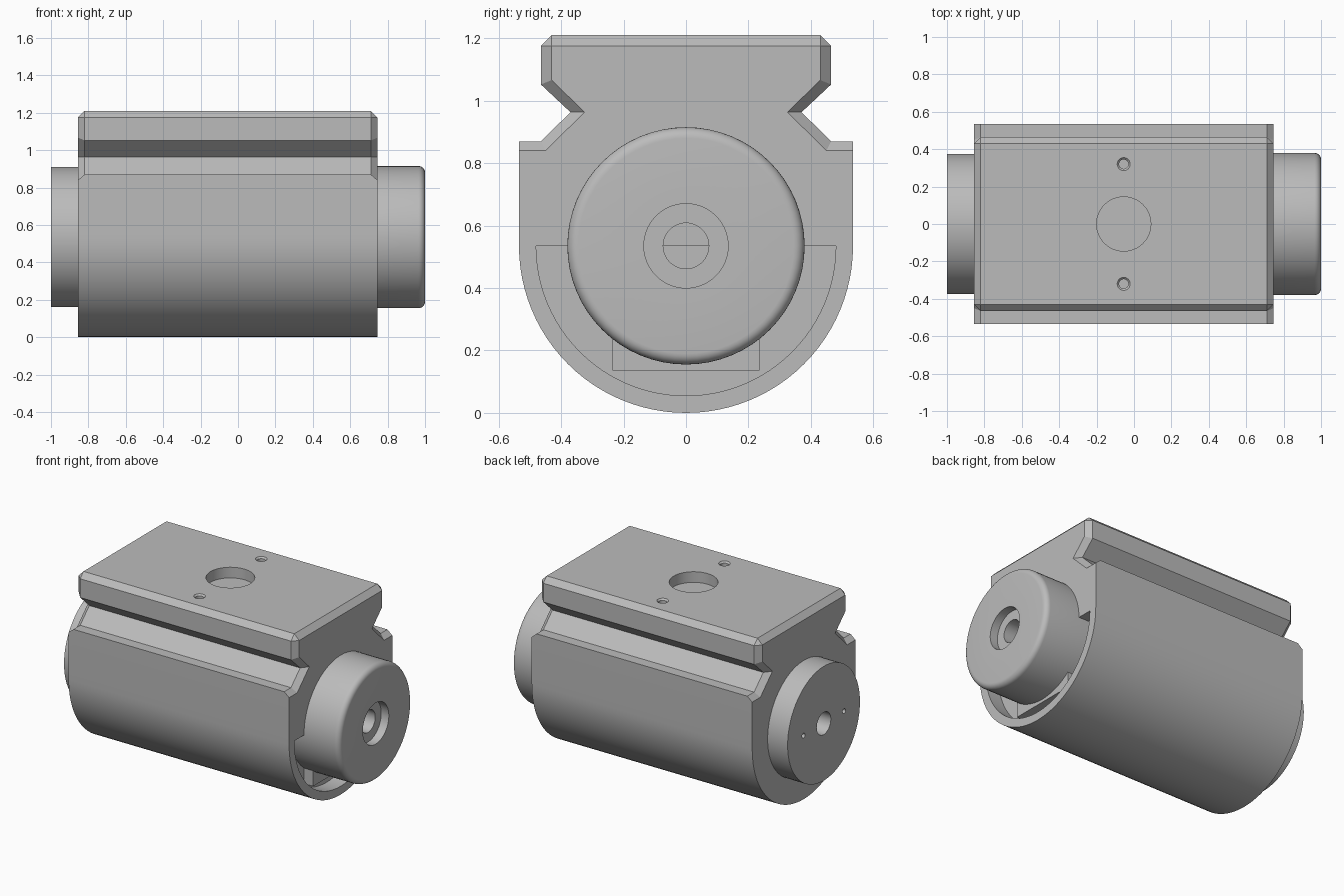
import bpy, bmesh, math

if "Cube" in bpy.data.objects:
    bpy.data.objects.remove(bpy.data.objects["Cube"])

CZ = 0.535  # height of the barrel axis

grey = bpy.data.materials.new("light_grey")
grey.diffuse_color = (0.5, 0.5, 0.5, 1)
grey.use_nodes = True
grey.node_tree.nodes["Principled BSDF"].inputs["Base Color"].default_value = grey.diffuse_color


def finish(name, bm):
    bmesh.ops.remove_doubles(bm, verts=bm.verts[:], dist=1e-5)
    bmesh.ops.recalc_face_normals(bm, faces=bm.faces[:])
    me = bpy.data.meshes.new(name)
    bm.to_mesh(me)
    bm.free()
    me.materials.append(grey)
    ob = bpy.data.objects.new(name, me)
    bpy.context.collection.objects.link(ob)
    return ob


def skin(name, rings, caps=True):
    """Bridge closed rings of points into a solid."""
    bm = bmesh.new()
    vs = [[bm.verts.new(p) for p in r] for r in rings]
    n = len(vs[0])
    for a, b in zip(vs, vs[1:]):
        for i in range(n):
            j = (i + 1) % n
            bm.faces.new((a[i], a[j], b[j], b[i]))
    if caps:
        bm.faces.new(vs[0])
        bm.faces.new(vs[-1])
    return finish(name, bm)


def lathe(name, profile, axis='X', center=(0, 0, CZ), n=64):
    """Revolve (position, radius) pairs about an axis."""
    rings = []
    for p, r in profile:
        ring = []
        for i in range(n):
            a = 2 * math.pi * i / n
            u, v = r * math.cos(a), r * math.sin(a)
            o = (p, u, v) if axis == 'X' else (u, v, p)
            ring.append(tuple(c + k for c, k in zip(center, o)))
        rings.append(ring)
    return skin(name, rings)


def cut(ob, cutters):
    for c in cutters:
        m = ob.modifiers.new("cut", 'BOOLEAN')
        m.operation, m.solver, m.object = 'DIFFERENCE', 'EXACT', c
        bpy.context.view_layer.objects.active = ob
        bpy.ops.object.modifier_apply(modifier=m.name)
        bpy.data.objects.remove(c)


def arc(r, n=48):
    return [(-r * math.cos(math.pi * i / n), CZ - r * math.sin(math.pi * i / n)) for i in range(n + 1)]


# Housing: round belly, shoulders and dovetail rail with bevelled ends
def section(x, side):
    pts = arc(CZ) + side + [(-y, z) for y, z in reversed(side)]
    return [(x, y, z) for y, z in pts]


full = [(.535, .87), (.465, .87), (.37, .963), (.465, 1.052), (.465, 1.175), (.43, 1.21)]
inset = [(.535, .84), (.45, .84), (.325, .963), (.43, 1.066), (.43, 1.175), (.43, 1.175)]
housing = skin("housing", [section(-.855, inset), section(-.82, full),
                           section(.71, full), section(.745, inset)])

# Openings: half-round end recess, large top port and two screw holes
recess = skin("recess_cutter", [[(x, y, z) for y, z in arc(.48)] for x in (.645, .85)])
port = lathe("port_cutter", [(1.14, .145), (1.3, .145)], 'Z', (-.055, 0, 0))
screws = [lathe("screw_cutter", [(1.08, .025), (1.2, .025), (1.21, .035), (1.3, .035)],
                'Z', (-.055, s * .32, 0), 24) for s in (-1, 1)]
cut(housing, [recess, port] + screws)

# Key block standing in the end recess
key = skin("recess_key", [[(x, y, z) for y, z in
                           ((-.235, .135), (.235, .135), (.235, .4), (-.235, .4))] for x in (.62, .71)])

# Rounded end cap with stepped bore
f = .035
fillet = [(1 - f + f * math.sin(a), .38 - f + f * math.cos(a))
          for a in (math.pi / 2 * i / 6 for i in range(7))]
cap = lathe("rounded_end_cap", [(.6, .38)] + fillet +
            [(1, .135), (.945, .135), (.945, .073), (.7, .073)])

# Plain end disc with centre bore and two pin holes
disc = lathe("plain_end_disc", [(-.75, .375), (-1, .375), (-1, .073), (-.8, .073)])
cut(disc, [lathe("pin_cutter", [(-1.1, .016), (-.93, .016)], 'X', (0, s * .21, CZ), 16)
           for s in (-1, 1)])

for ob in (housing, key, cap, disc):
    bpy.ops.object.select_all(action='DESELECT')
    ob.select_set(True)
    bpy.context.view_layer.objects.active = ob
    bpy.ops.object.shade_smooth_by_angle(angle=math.radians(25))
